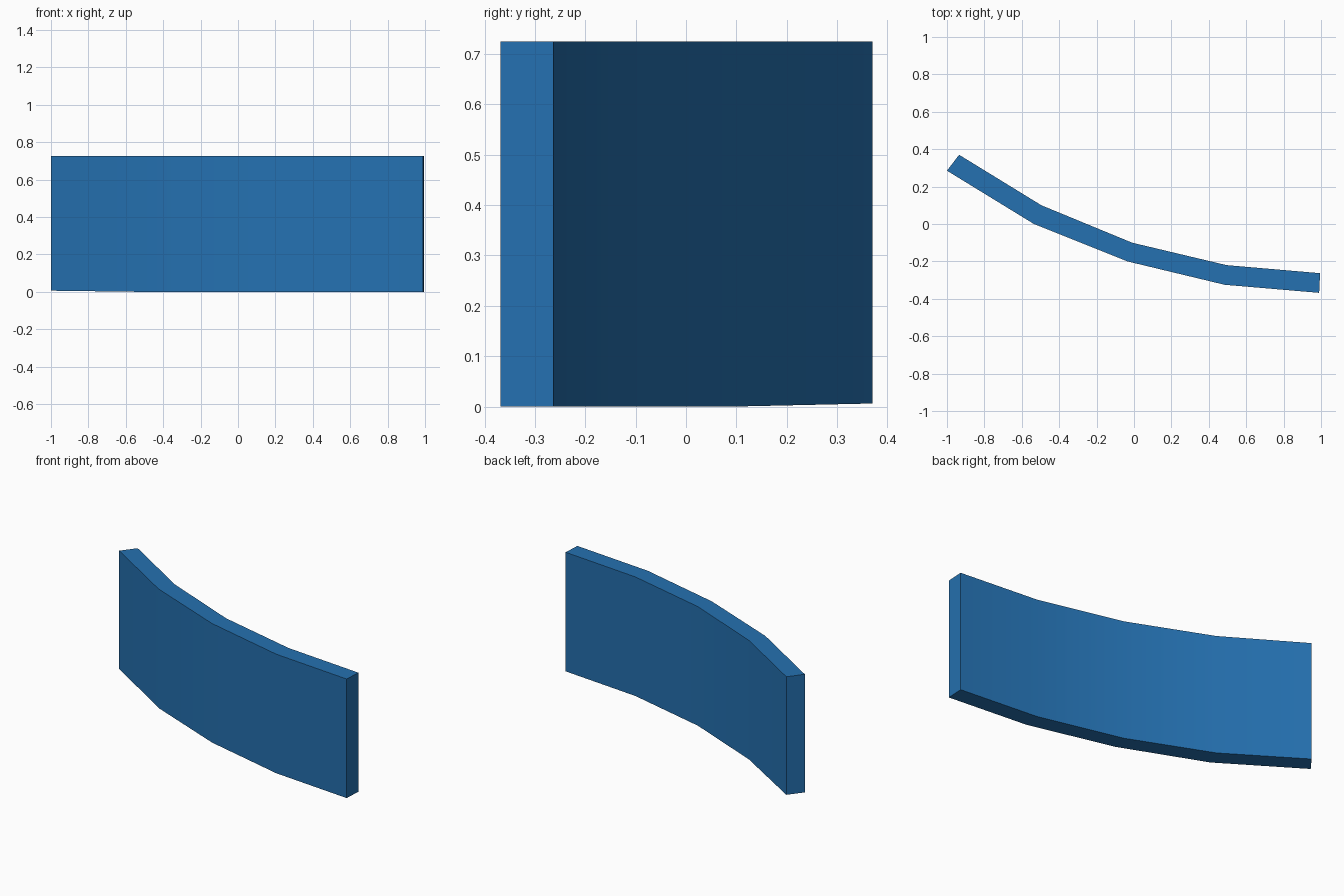
import bpy
import bmesh

default_cube = bpy.data.objects.get("Cube")
if default_cube:
    bpy.data.objects.remove(default_cube)

HEIGHT = 0.725

# Plan outline of the bent panel: front and back rails, right end to left end
front = [(-1.0, 0.285), (-0.535, 0.0), (-0.035, -0.2), (0.485, -0.325), (0.99, -0.368)]
back = [(-0.935, 0.37), (-0.495, 0.1), (-0.01, -0.1), (0.495, -0.22), (0.995, -0.263)]

# Blue paint
blue = bpy.data.materials.new("blue paint")
blue.use_nodes = True
colour = (0.018, 0.165, 0.44, 1.0)
blue.diffuse_color = colour
blue.node_tree.nodes["Principled BSDF"].inputs["Base Color"].default_value = colour

# Curved panel: one closed box section at each station, bridged along the bend
bm = bmesh.new()
sections = []
for i, (f, b) in enumerate(zip(front, back)):
    lift = 0.006 if i == 0 else 0.0
    corners = [(*f, lift), (*b, lift), (*b, HEIGHT), (*f, HEIGHT)]
    sections.append([bm.verts.new(c) for c in corners])

for a, b in zip(sections, sections[1:]):
    for k in range(4):
        n = (k + 1) % 4
        bm.faces.new((a[k], a[n], b[n], b[k]))

# End caps
bm.faces.new(sections[0])
bm.faces.new(sections[-1])
bmesh.ops.recalc_face_normals(bm, faces=bm.faces)

mesh = bpy.data.meshes.new("curved_panel")
bm.to_mesh(mesh)
bm.free()
mesh.materials.append(blue)
panel = bpy.data.objects.new("curved_panel", mesh)
bpy.context.collection.objects.link(panel)

# Smooth along the bend, sharp at the rims
bpy.ops.object.select_all(action="DESELECT")
panel.select_set(True)
bpy.context.view_layer.objects.active = panel
bpy.ops.object.shade_smooth_by_angle()
